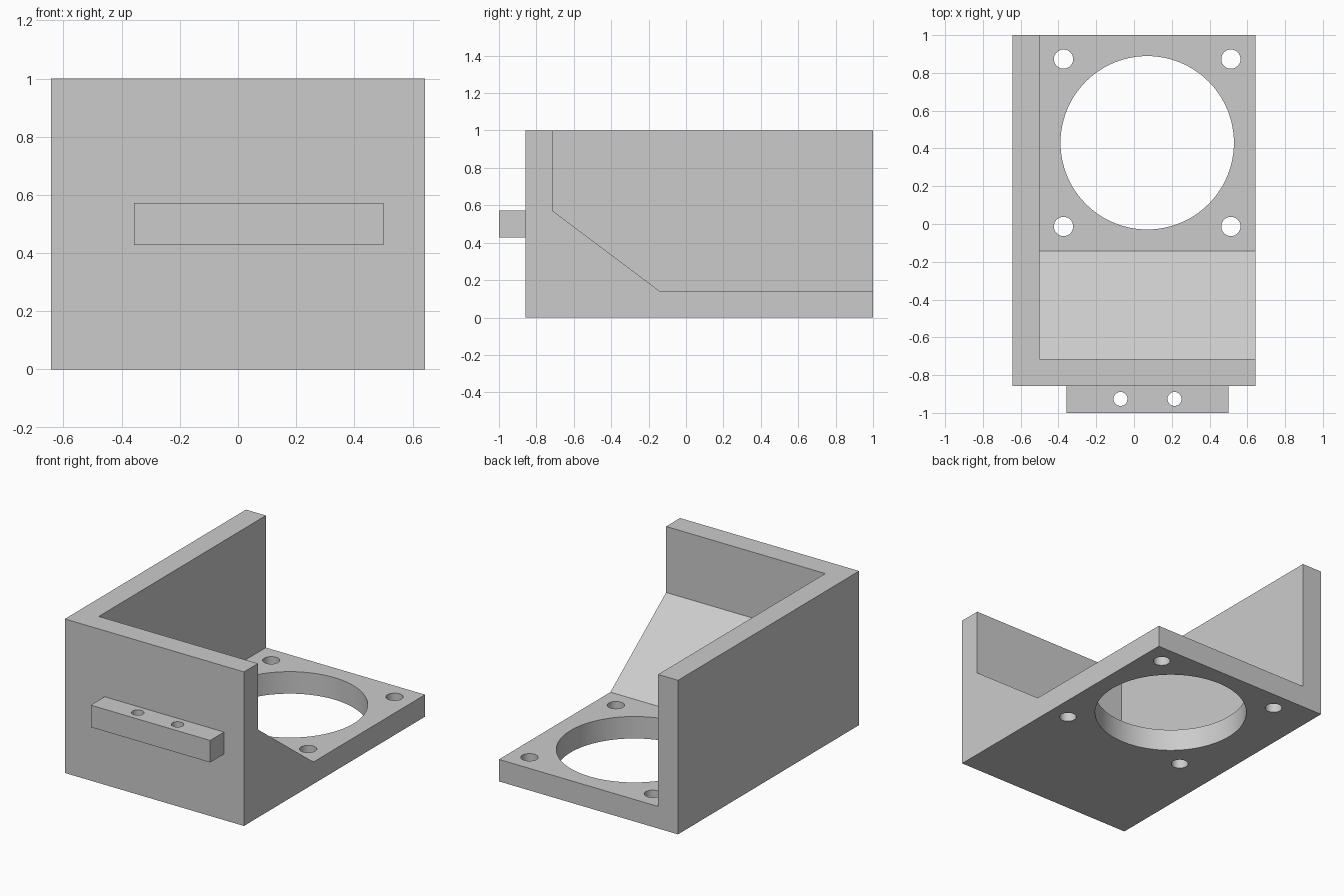
import bpy, bmesh
from mathutils import Matrix

cube = bpy.data.objects.get("Cube")
if cube:
    bpy.data.objects.remove(cube, do_unlink=True)

T = 1 / 7                      # wall thickness
X0, X1 = -4.5 * T, 4.5 * T     # outer sides
FRONT, BACK = -6 * T, 1.0      # outer front and back

grey = bpy.data.materials.new("plain grey")
grey.use_nodes = True
colour = (0.6, 0.6, 0.6, 1)
grey.diffuse_color = colour
grey.node_tree.nodes["Principled BSDF"].inputs["Base Color"].default_value = colour


def make_object(name, bm):
    bmesh.ops.recalc_face_normals(bm, faces=bm.faces[:])
    mesh = bpy.data.meshes.new(name)
    bm.to_mesh(mesh)
    bm.free()
    mesh.materials.append(grey)
    obj = bpy.data.objects.new(name, mesh)
    bpy.context.collection.objects.link(obj)
    return obj


def prism(name, profile, xa, xb):
    """Extrude a (y, z) profile along x."""
    bm = bmesh.new()
    face = bm.faces.new([bm.verts.new((xa, y, z)) for y, z in profile])
    ext = bmesh.ops.extrude_face_region(bm, geom=[face])
    verts = [v for v in ext["geom"] if isinstance(v, bmesh.types.BMVert)]
    bmesh.ops.translate(bm, verts=verts, vec=(xb - xa, 0, 0))
    return make_object(name, bm)


def box(name, xa, xb, ya, yb, za, zb):
    return prism(name, [(ya, za), (yb, za), (yb, zb), (ya, zb)], xa, xb)


def drill(name, x, y, z, radius, sides):
    bm = bmesh.new()
    bmesh.ops.create_cone(bm, cap_ends=True, segments=sides, radius1=radius,
                          radius2=radius, depth=0.5,
                          matrix=Matrix.Translation((x, y, z)))
    return make_object(name, bm)


def cut(target, cutter):
    """Subtract the cutter, then discard it."""
    cutter.hide_render = True
    mod = target.modifiers.new("cut", "BOOLEAN")
    mod.operation, mod.solver, mod.object = "DIFFERENCE", "EXACT", cutter
    bpy.ops.object.select_all(action="DESELECT")
    bpy.context.view_layer.objects.active = target
    target.select_set(True)
    bpy.ops.object.modifier_apply(modifier=mod.name)
    bpy.data.objects.remove(cutter, do_unlink=True)


# Bracket: side wall, front wall, sloped ramp and floor carved from one block
bracket = box("bracket_body", X0, X1, FRONT, BACK, 0, 1)
hollow = [(-5 * T, 4 * T), (-T, T), (BACK + 0.2, T), (BACK + 0.2, 1.2), (-5 * T, 1.2)]
cut(bracket, prism("hollow_cutter", hollow, X0 + T, X1 + 0.2))

# Large round opening with four screw holes around it
cx, cy = 0.07, 0.43
cut(bracket, drill("opening_cutter", cx, cy, 0.07, 0.459, 96))
for sx in (-1, 1):
    for sy in (-1, 1):
        cut(bracket, drill("screw_cutter", cx + sx * 0.443, cy + sy * 0.443, 0.07, 0.051, 32))

# Mounting tab on the front, with two holes
tab = box("mounting_tab", -2.5 * T, 3.5 * T, -1, FRONT, 3 * T, 4 * T)
for x in (-0.5 * T, 1.5 * T):
    cut(tab, drill("tab_cutter", x, -0.926, 0.5, 0.037, 32))

# Round the hole walls while keeping edges crisp
for obj in (bracket, tab):
    bpy.ops.object.select_all(action="DESELECT")
    bpy.context.view_layer.objects.active = obj
    obj.select_set(True)
    bpy.ops.object.shade_smooth_by_angle(angle=0.5)
